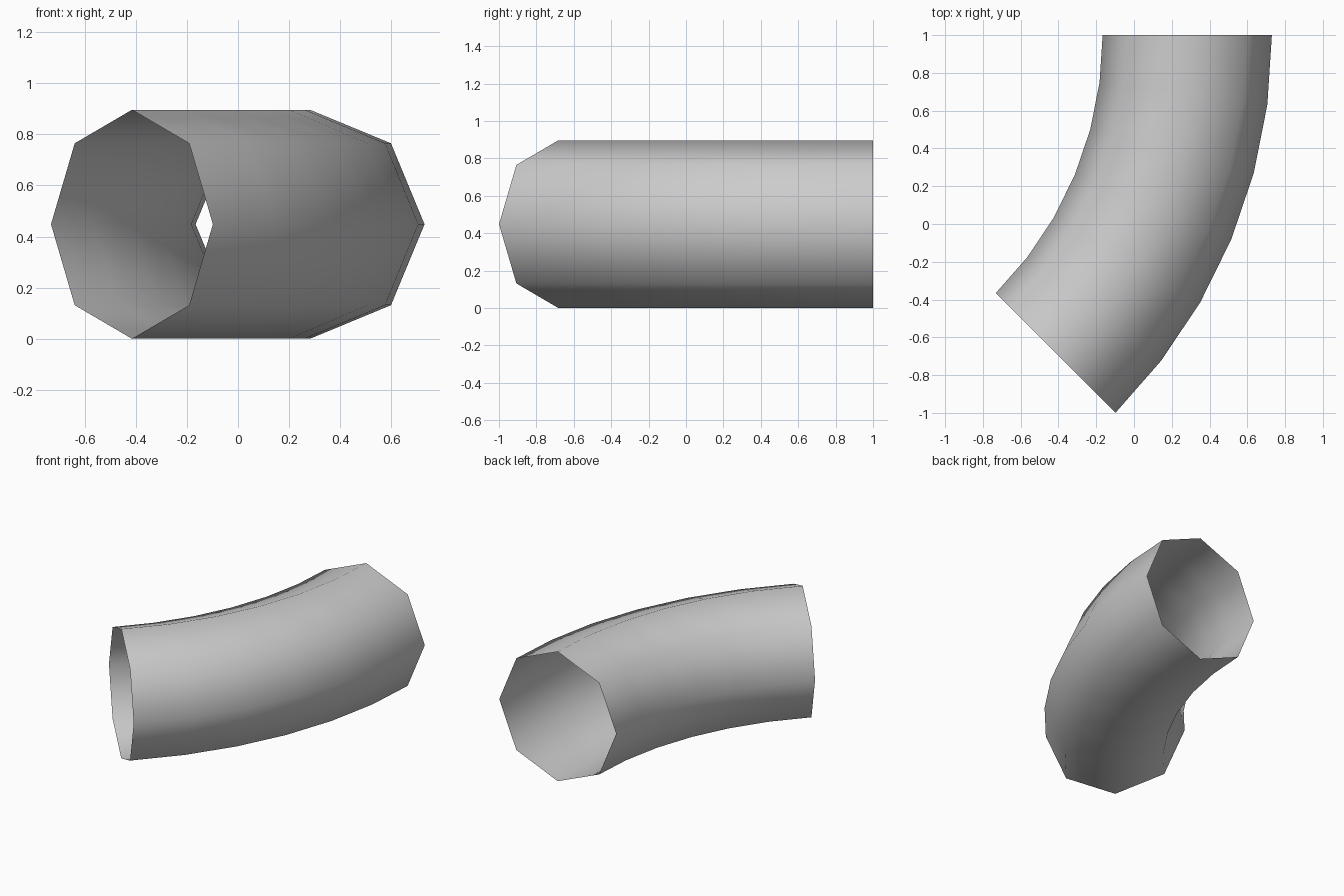
import bpy, bmesh
from math import cos, sin, pi

cube = bpy.data.objects.get("Cube")
if cube:
    bpy.data.objects.remove(cube, do_unlink=True)

SIDES, STEPS = 8, 6
TUBE_R, BEND_R = 0.448, 2.38
CENTRE_X, CENTRE_Y = -2.098, 1.0

# Plain grey surface
grey = bpy.data.materials.new("grey")
grey.use_nodes = True
colour = (0.6, 0.6, 0.6, 1)
grey.diffuse_color = colour
grey.node_tree.nodes["Principled BSDF"].inputs["Base Color"].default_value = colour

# Open octagonal tube swept through an eighth of a turn
bm = bmesh.new()
rings = []
for i in range(STEPS + 1):
    turn = -pi / 4 * i / STEPS
    ring = []
    for j in range(SIDES):
        a = 2 * pi * j / SIDES
        reach = BEND_R + TUBE_R * cos(a)
        ring.append(bm.verts.new((CENTRE_X + reach * cos(turn),
                                  CENTRE_Y + reach * sin(turn),
                                  TUBE_R + TUBE_R * sin(a))))
    rings.append(ring)

for near, far in zip(rings, rings[1:]):
    for j in range(SIDES):
        k = (j + 1) % SIDES
        face = bm.faces.new((near[j], near[k], far[k], far[j]))
        face.smooth = True
bm.normal_update()
# Make the walls face outwards
first = bm.faces[:][0]
if first.normal.x < 0:
    bmesh.ops.reverse_faces(bm, faces=bm.faces[:])

mesh = bpy.data.meshes.new("bent_pipe")
bm.to_mesh(mesh)
bm.free()
mesh.materials.append(grey)
pipe = bpy.data.objects.new("bent_pipe", mesh)
bpy.context.collection.objects.link(pipe)
